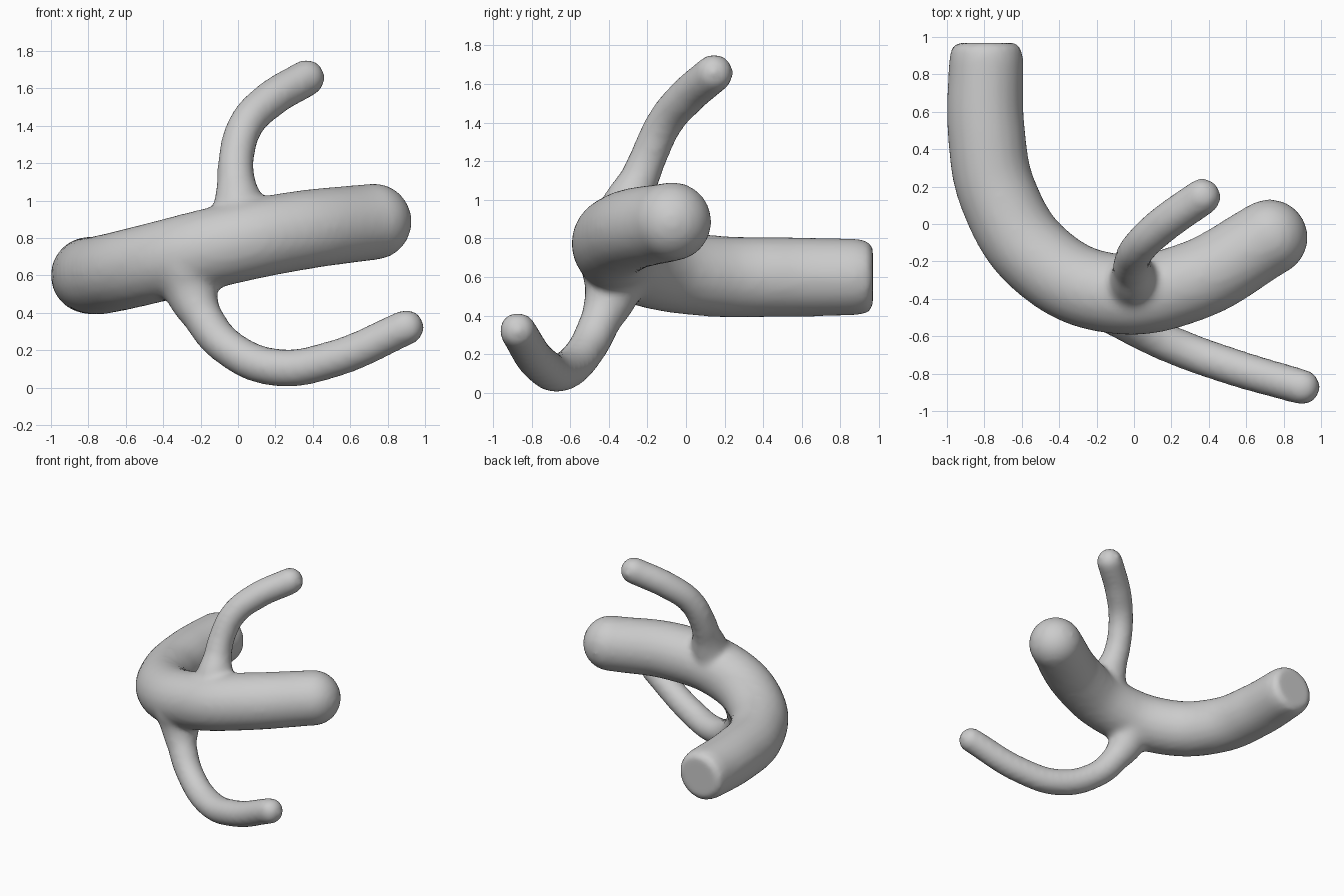
import bpy

if "Cube" in bpy.data.objects:
    bpy.data.objects.remove(bpy.data.objects["Cube"])

def tube(name, points, round_end):
    """Swept tube through (x, y, z, radius) points, with an optional ball end."""
    curve = bpy.data.curves.new(name, 'CURVE')
    curve.dimensions = '3D'
    curve.bevel_depth = 1.0
    curve.bevel_resolution = 8
    curve.use_fill_caps = True
    spline = curve.splines.new('BEZIER')
    spline.resolution_u = 10
    spline.bezier_points.add(len(points) - 1)
    for p, (x, y, z, r) in zip(spline.bezier_points, points):
        p.co = (x, y, z)
        p.radius = r
        p.handle_left_type = p.handle_right_type = 'AUTO'
    obj = bpy.data.objects.new(name, curve)
    bpy.context.collection.objects.link(obj)
    bpy.ops.object.select_all(action='DESELECT')
    obj.select_set(True)
    bpy.context.view_layer.objects.active = obj
    bpy.context.view_layer.update()
    bpy.ops.object.convert(target='MESH')
    parts = [bpy.context.view_layer.objects.active]
    if round_end:
        x, y, z, r = points[-1]
        bpy.ops.mesh.primitive_uv_sphere_add(segments=32, ring_count=16, radius=r, location=(x, y, z))
        parts.append(bpy.context.object)
    return parts

# Thick bent trunk: flat cut end at the back left, round end at the right
parts = tube("branching_tube", [
    (-0.79, 0.968, 0.60, 0.155), (-0.79, 0.945, 0.60, 0.188),
    (-0.79, 0.88, 0.60, 0.20), (-0.79, 0.50, 0.60, 0.208),
    (-0.72, 0.14, 0.605, 0.212), (-0.48, -0.21, 0.66, 0.215),
    (-0.10, -0.373, 0.755, 0.216), (0.30, -0.31, 0.835, 0.214),
    (0.725, -0.072, 0.887, 0.205)], True)

# Thin upper branch, flared at its root
parts += tube("upper_branch", [
    (0.0, -0.34, 0.85, 0.16), (0.0, -0.29, 1.0, 0.13),
    (-0.01, -0.245, 1.10, 0.103), (-0.01, -0.195, 1.22, 0.096),
    (0.04, -0.11, 1.40, 0.096), (0.16, 0.0, 1.53, 0.10),
    (0.365, 0.145, 1.655, 0.10)], True)

# Thin lower branch, curling out to the front right
parts += tube("lower_branch", [
    (-0.27, -0.36, 0.62, 0.19), (-0.245, -0.39, 0.50, 0.14),
    (-0.19, -0.44, 0.38, 0.107), (-0.06, -0.52, 0.22, 0.10),
    (0.20, -0.645, 0.108, 0.102), (0.50, -0.755, 0.15, 0.10),
    (0.90, -0.872, 0.322, 0.096)], True)

# Fuse everything into one skin and soften the joints
bpy.ops.object.select_all(action='DESELECT')
for p in parts:
    p.select_set(True)
body = parts[0]
bpy.context.view_layer.objects.active = body
bpy.ops.object.join()
body.name = "branching_tube"
remesh = body.modifiers.new("fuse", 'REMESH')
remesh.mode = 'VOXEL'
remesh.voxel_size = 0.022
remesh.use_smooth_shade = True
smooth = body.modifiers.new("soften", 'SMOOTH')
smooth.factor = 0.5
smooth.iterations = 10
for m in ("fuse", "soften"):
    bpy.ops.object.modifier_apply(modifier=m)
bpy.ops.object.shade_smooth()
